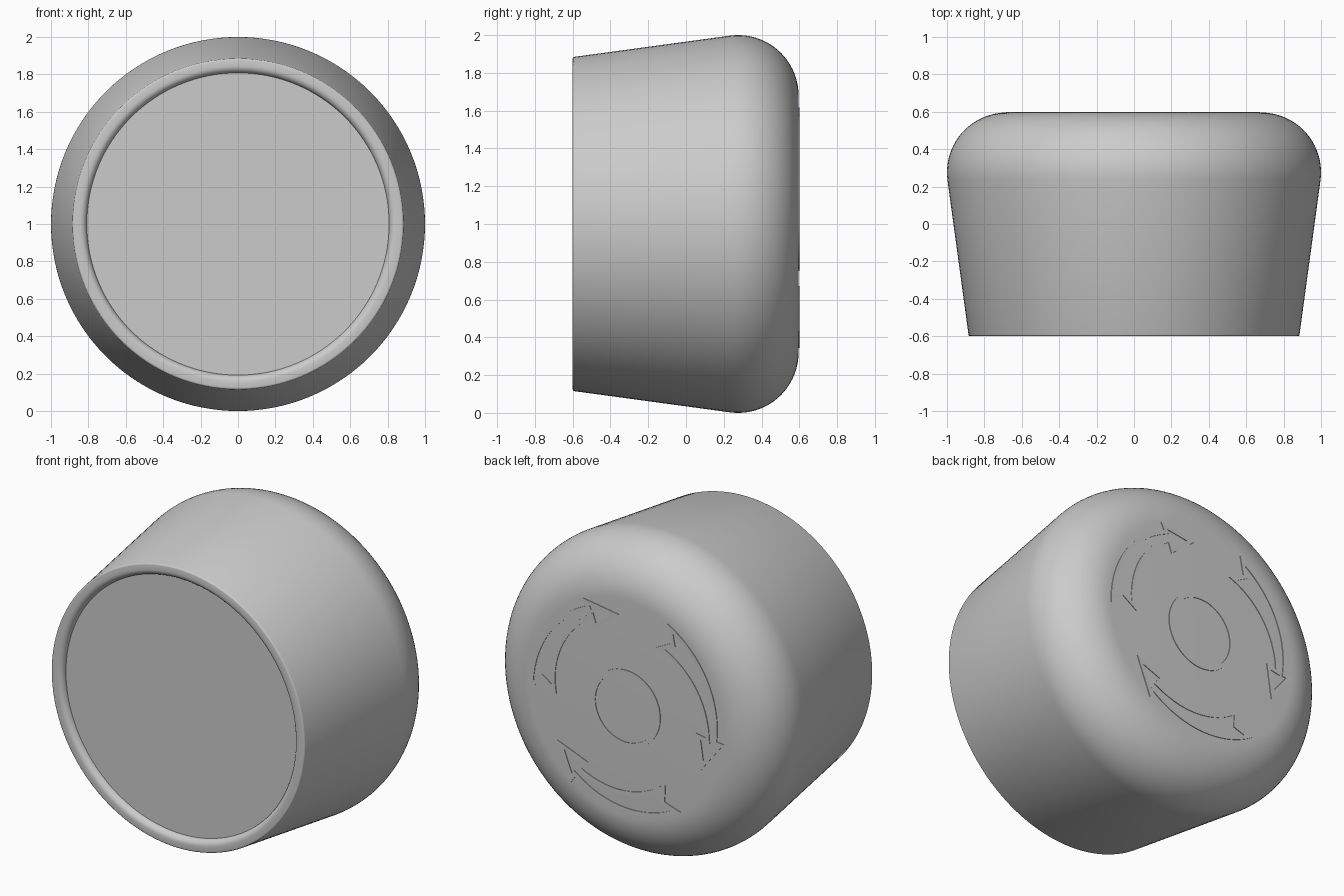
import bpy
import bmesh
from math import sin, cos, pi, radians
from mathutils import Matrix, Vector

cube = bpy.data.objects.get("Cube")
if cube:
    bpy.data.objects.remove(cube)

grey = bpy.data.materials.new("plain_grey")
grey.use_nodes = True
colour = (0.6, 0.6, 0.6, 1)
grey.diffuse_color = colour
grey.node_tree.nodes["Principled BSDF"].inputs["Base Color"].default_value = colour

CENTRE = Vector((0, 0, 1))
FACE_Y = 0.596   # flat back face
BAND_Y = 0.6     # top of the raised outlines
BAND_W = 0.026


def finish(bm, name):
    bmesh.ops.recalc_face_normals(bm, faces=bm.faces)
    mesh = bpy.data.meshes.new(name)
    bm.to_mesh(mesh)
    bm.free()
    mesh.materials.append(grey)
    obj = bpy.data.objects.new(name, mesh)
    obj.location = CENTRE
    bpy.context.collection.objects.link(obj)
    bpy.ops.object.select_all(action='DESELECT')
    obj.select_set(True)
    bpy.context.view_layer.objects.active = obj
    bpy.ops.object.shade_smooth_by_angle(angle=radians(30))
    return obj


def arc(cx, cy, r, start, end, n):
    angles = [radians(start + (end - start) * i / n) for i in range(n + 1)]
    return [(cx + r * cos(a), cy + r * sin(a)) for a in angles]


# Knob body: recessed front disc, rounded lip, flared wall, large rear fillet
profile = [(0, -0.562), (0.808, -0.562)]
profile += arc(0.846, -0.562, 0.038, 180, 270, 8)[1:]
profile += arc(0.875, -0.59, 0.01, -90, -8, 3)
profile += arc(0.68, FACE_Y - 0.32, 0.32, -7.7, 90, 20)
profile += [(0, FACE_Y)]

bm = bmesh.new()
verts = [bm.verts.new((r, y, 0)) for r, y in profile]
edges = [bm.edges.new(pair) for pair in zip(verts, verts[1:])]
bmesh.ops.spin(bm, geom=verts + edges, cent=(0, 0, 0), axis=(0, 1, 0),
               angle=2 * pi, steps=128)
bmesh.ops.remove_doubles(bm, verts=bm.verts, dist=0.0001)
finish(bm, "knob_body")


def inset(points, width):
    """Offset a counter-clockwise outline inwards with mitred corners."""
    result = []
    for i, p in enumerate(points):
        d1 = (p - points[i - 1]).normalized()
        d2 = (points[(i + 1) % len(points)] - p).normalized()
        n1, n2 = Vector((-d1.y, d1.x)), Vector((-d2.y, d2.x))
        result.append(p + (n1 + n2) * width / (1 + n1.dot(n2)))
    return result


def raised_outline(points, name, turn=0):
    """Thin raised band following an outline on the back face."""
    bm = bmesh.new()
    loops = [[bm.verts.new((-p.x, BAND_Y, p.y)) for p in loop]
             for loop in (points, inset(points, BAND_W))]
    n = len(points)
    for i in range(n):
        j = (i + 1) % n
        bm.faces.new((loops[0][i], loops[0][j], loops[1][j], loops[1][i]))
    rim = [e for e in bm.edges if e.is_boundary]
    walls = bmesh.ops.extrude_edge_only(bm, edges=rim)["geom"]
    for v in walls:
        if isinstance(v, bmesh.types.BMVert):
            v.co.y = FACE_Y - 0.006
    bm.transform(Matrix.Rotation(turn, 4, 'Y'))
    finish(bm, name)


def polar(r, degrees):
    return Vector((r * cos(radians(degrees)), r * sin(radians(degrees))))


# Centre ring
raised_outline([polar(0.24, 360 * i / 64) for i in range(64)], "centre_ring")

# Curved arrow: tapering shaft, forked tail and pointed head
TAIL, HEAD, TIP, STEPS = 184.5, 116, 94.5, 16
sweep = [i / STEPS for i in range(STEPS + 1)]
outer = [polar(0.675 - 0.04 * t, TAIL + (HEAD - TAIL) * t) for t in sweep]
inner = [polar(0.487 + 0.07 * t, TAIL + (HEAD - TAIL) * t) for t in sweep]
head = [polar(0.49, HEAD + 1), polar(0.58, TIP), polar(0.685, HEAD)]
arrow = inner + head + outer[::-1] + [polar(0.585, TAIL - 7)]
area = sum(a.x * b.y - b.x * a.y for a, b in zip(arrow, arrow[1:] + arrow[:1]))
if area < 0:
    arrow.reverse()

for k, label in enumerate(("first", "second", "third")):
    raised_outline(arrow, label + "_turn_arrow", 2 * pi * k / 3)
